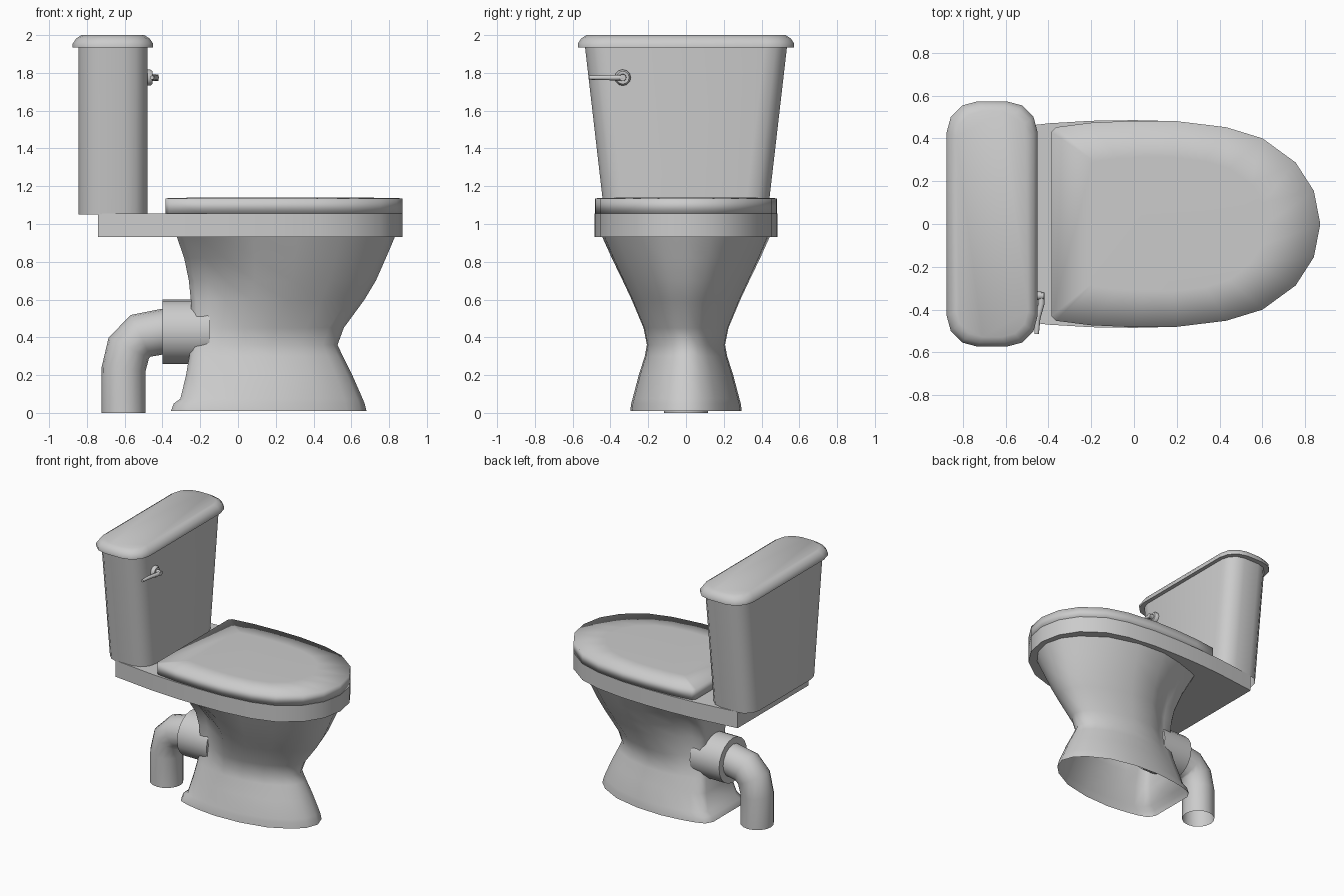
import bpy, bmesh, math
from mathutils import Vector

if "Cube" in bpy.data.objects:
    bpy.data.objects.remove(bpy.data.objects["Cube"])

mat = bpy.data.materials.new("light_grey_ceramic")
mat.diffuse_color = (0.6, 0.6, 0.6, 1)
mat.use_nodes = True
mat.node_tree.nodes["Principled BSDF"].inputs["Base Color"].default_value = mat.diffuse_color


def loft(name, rings, cap_start=True, cap_end=True, angle=40):
    """Skin a list of closed rings that all have the same point count."""
    bm = bmesh.new()
    vs = [[bm.verts.new(p) for p in r] for r in rings]
    n = len(rings[0])
    for a, b in zip(vs, vs[1:]):
        for i in range(n):
            j = (i + 1) % n
            bm.faces.new((a[i], a[j], b[j], b[i]))
    if cap_start:
        bm.faces.new(vs[0][::-1])
    if cap_end:
        bm.faces.new(vs[-1])
    bmesh.ops.recalc_face_normals(bm, faces=bm.faces)
    me = bpy.data.meshes.new(name)
    bm.to_mesh(me)
    bm.free()
    me.materials.append(mat)
    ob = bpy.data.objects.new(name, me)
    bpy.context.collection.objects.link(ob)
    bpy.ops.object.select_all(action='DESELECT')
    ob.select_set(True)
    bpy.context.view_layer.objects.active = ob
    bpy.ops.object.shade_smooth_by_angle(angle=math.radians(angle))
    return ob


def rounded_rect(x0, x1, y, r, z, seg=3):
    pts = []
    for cx, cy, a0 in ((x1 - r, y - r, 0), (x0 + r, y - r, 90),
                       (x0 + r, r - y, 180), (x1 - r, r - y, 270)):
        for k in range(seg + 1):
            a = math.radians(a0 + 90 * k / seg)
            pts.append((cx + r * math.cos(a), cy + r * math.sin(a), z))
    return pts


def mirrored(half):
    """Half outline (y >= 0) mirrored to a closed one; y = 0 points stay single."""
    return half + [(x, -y) for x, y in reversed(half) if y > 1e-6]


def slab(outline, levels, cx=0.15):
    """Rings of an outline at (z, scale) levels."""
    return [[(cx + (x - cx) * s, y * s, z) for x, y in outline] for z, s in levels]


def tube(path, radii, seg=16):
    """Rings swept along a path, mitred at the bends."""
    path = [Vector(p) for p in path]
    rings = []
    d0 = (path[1] - path[0]).normalized()
    side = Vector((0, 1, 0)) if abs(d0.y) < 0.9 else Vector((0, 0, 1))
    for i, p in enumerate(path):
        d = (path[min(i + 1, len(path) - 1)] - path[max(i - 1, 0)]).normalized()
        u = (side - d * side.dot(d)).normalized()
        v = d.cross(u)
        rings.append([p + radii[i] * (math.cos(a) * u + math.sin(a) * v)
                      for a in (2 * math.pi * k / seg for k in range(seg))])
    return rings


# Cistern tank: flared sideways, open underneath
loft("tank", [rounded_rect(-0.845, -0.48, 0.432, 0.12, 1.05),
              rounded_rect(-0.845, -0.48, 0.535, 0.12, 1.94)], cap_start=False)

# Tank lid with softened top edge
loft("tank_lid", [rounded_rect(-0.875 + i, -0.45 - i, 0.573 - i, 0.145 - i * 0.5, z)
                  for i, z in ((0.0, 1.935), (0.0, 1.955), (0.018, 1.982), (0.045, 2.0))],
     angle=50)

# Seat platform and closed seat cover share the front curve
front = [(0.2, 0.48), (0.43, 0.452), (0.6, 0.4), (0.755, 0.287), (0.84, 0.155), (0.87, 0)]
platform = mirrored([(-0.74, 0.43), (-0.4, 0.47), (-0.2, 0.482), (0, 0.485)] + front)
cover = mirrored([(-0.385, 0.43), (-0.365, 0.452), (-0.2, 0.473), (0, 0.482)] + front)
loft("seat_platform", slab(platform, ((0.93, 0.8), (0.93, 1), (1.055, 1), (1.055, 0.8))), angle=60)
loft("seat_cover", slab(cover, ((1.056, 1), (1.136, 1), (1.141, 0.65))), angle=100)

# Bowl and pedestal: lofted sections with a dent behind the bowl, open underneath
T = [0, 0, .03, .10, .20, .35, .55, .75, .90, .97, 1]
FULL = [0, .60, .78, .87, .94, 1, .97, .82, .54, .30, 0]
DENT = [0, .42, .55, .52, .72, 1, .98, .80, .52, .28, 0]
sections = [  # z, back x, front x, half width, dent amount
    (0.01, -0.355, 0.68, 0.295, 0), (0.05, -0.34, 0.67, 0.29, 0),
    (0.075, -0.305, 0.66, 0.283, 0), (0.2, -0.275, 0.605, 0.25, 0.1),
    (0.3, -0.258, 0.555, 0.218, 0.2), (0.36, -0.25, 0.527, 0.207, 0.35),
    (0.45, -0.243, 0.56, 0.225, 0.7), (0.6, -0.25, 0.67, 0.288, 1),
    (0.7, -0.26, 0.73, 0.335, 1), (0.82, -0.285, 0.783, 0.393, 0.6),
    (0.935, -0.325, 0.832, 0.445, 0.1)]
rings = []
for z, xb, xf, w, d in sections:
    half = [(xb + (xf - xb) * t, w * (f + (g - f) * d)) for t, f, g in zip(T, FULL, DENT)]
    rings.append([(x, y, z) for x, y in mirrored(half[1:])])
loft("bowl_pedestal", rings, cap_start=False, angle=60)

# Waste collar and bent pipe
loft("waste_collar", tube([(-0.4, 0, 0.43), (-0.15, 0, 0.43)], [0.17] * 2, 20))
loft("waste_pipe", tube([(-0.606, 0, 0), (-0.606, 0, 0.23), (-0.578, 0, 0.345),
                         (-0.515, 0, 0.408), (-0.39, 0, 0.432), (-0.3, 0, 0.432)],
                        [0.117, 0.117, 0.12, 0.122, 0.12, 0.12]),
     cap_start=False, angle=60)

# Flush handle: round base, stem and tapered lever
loft("handle_base", tube([(-0.49, -0.335, 1.775), (-0.465, -0.335, 1.775),
                          (-0.453, -0.335, 1.775)], [0.043, 0.043, 0.034], 12))
loft("handle_stem", tube([(-0.46, -0.335, 1.775), (-0.42, -0.335, 1.775)],
                         [0.02, 0.018], 10))
loft("handle_lever", tube([(-0.432, -0.32, 1.775), (-0.432, -0.37, 1.775),
                           (-0.45, -0.44, 1.775), (-0.455, -0.513, 1.775)],
                          [0.013, 0.015, 0.013, 0.011], 8), angle=60)
